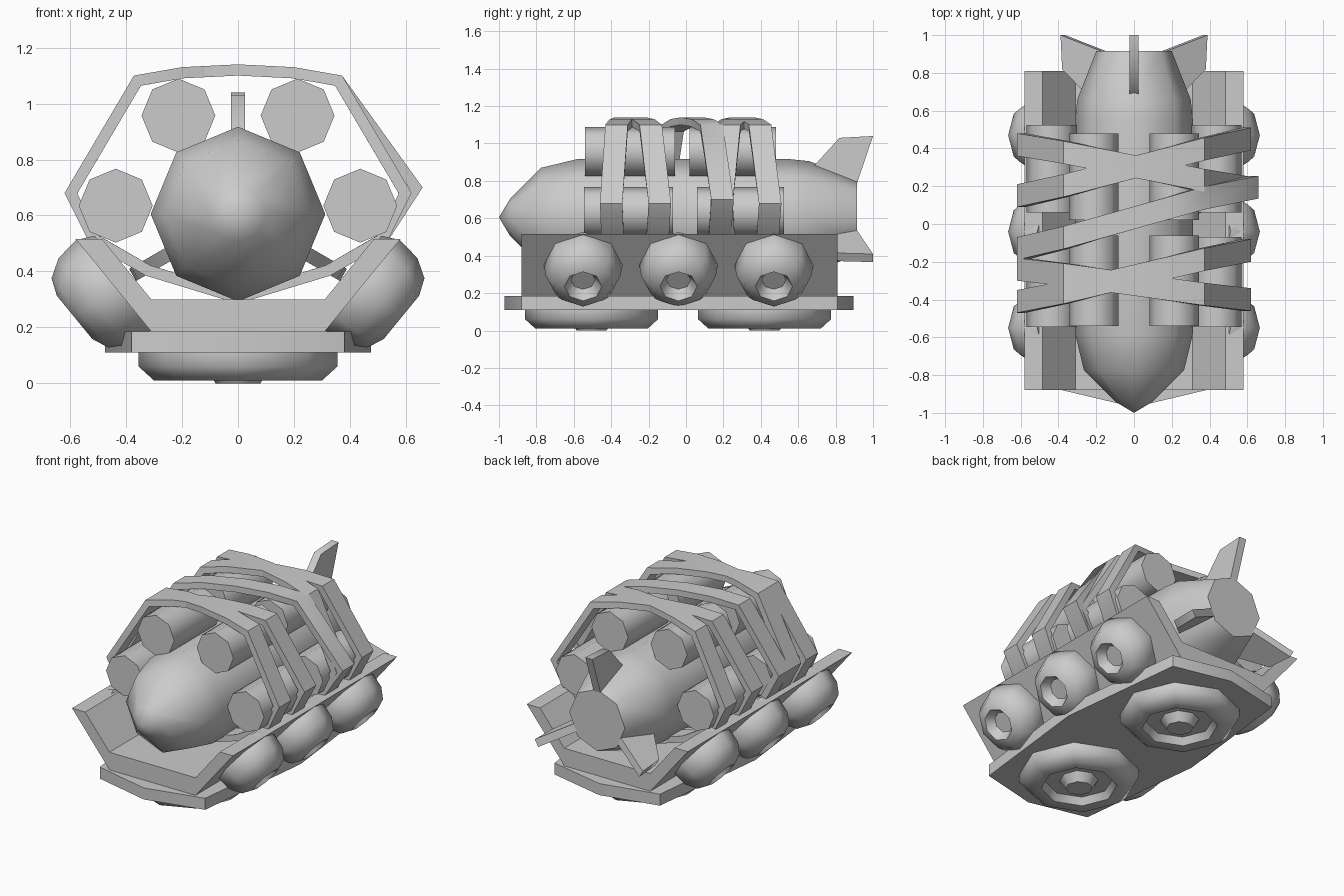
import bpy, bmesh, math
from mathutils import Vector, Matrix

cube = bpy.data.objects.get("Cube")
if cube:
    bpy.data.objects.remove(cube, do_unlink=True)

GREY = (0.6, 0.6, 0.6, 1.0)
grey = bpy.data.materials.new("plain grey")
grey.use_nodes = True
grey.diffuse_color = GREY
bsdf = next(n for n in grey.node_tree.nodes if n.type == 'BSDF_PRINCIPLED')
bsdf.inputs["Base Color"].default_value = GREY


def finish(bm, name):
    """Turn a bmesh into a grey object, smooth except at sharp edges."""
    bmesh.ops.remove_doubles(bm, verts=bm.verts, dist=1e-5)
    bmesh.ops.recalc_face_normals(bm, faces=bm.faces)
    mesh = bpy.data.meshes.new(name)
    bm.to_mesh(mesh)
    bm.free()
    mesh.materials.append(grey)
    ob = bpy.data.objects.new(name, mesh)
    bpy.context.collection.objects.link(ob)
    bpy.ops.object.select_all(action='DESELECT')
    ob.select_set(True)
    bpy.context.view_layer.objects.active = ob
    bpy.ops.object.shade_smooth_by_angle(angle=math.radians(48))
    return ob


def lathe(name, profile, origin, axis, segs=8):
    """Revolve (radius, height) pairs about an axis and cap both ends."""
    bm = bmesh.new()
    rings = []
    for r, h in profile:
        rings.append([bm.verts.new((r * math.cos(math.tau * i / segs),
                                    r * math.sin(math.tau * i / segs), h))
                      for i in range(segs)])
    for a, b in zip(rings, rings[1:]):
        for i in range(segs):
            j = (i + 1) % segs
            bm.faces.new((a[i], a[j], b[j], b[i]))
    if profile[0][0] > 0:
        bm.faces.new(rings[0])
    if profile[-1][0] > 0:
        bm.faces.new(rings[-1])
    rot = Vector(axis).to_track_quat('Z', 'Y').to_matrix().to_4x4()
    bm.transform(Matrix.Translation(origin) @ rot)
    return finish(bm, name)


def prism(name, points, depth, matrix=Matrix()):
    """Extrude a 3D polygon along the depth vector."""
    bm = bmesh.new()
    face = bm.faces.new([bm.verts.new(p) for p in points])
    ext = bmesh.ops.extrude_face_region(bm, geom=[face])
    moved = [v for v in ext["geom"] if isinstance(v, bmesh.types.BMVert)]
    bmesh.ops.translate(bm, verts=moved, vec=depth)
    bm.transform(matrix)
    return finish(bm, name)


# Base plate: stretched octagon
plate = [(0, -0.97), (0.38, -0.88), (0.475, -0.035), (0.38, 0.81),
         (0, 0.895), (-0.38, 0.81), (-0.475, -0.035), (-0.38, -0.88)]
prism("base_plate", [(x, y, 0.11) for x, y in plate], (0, 0, 0.075))

# Recessed discs under the plate
disc = [(0.355, 0), (0.355, 0.05), (0.30, 0.10), (0.225, 0.10), (0.20, 0.055),
        (0.115, 0.055), (0.08, 0.11)]
for label, y in (("front", -0.505), ("rear", 0.42)):
    lathe(label + "_underside_disc", disc, (0, y, 0.11), (0, 0, -1))

# Open tray with sloping walls
half = [(0.31, 0.185), (0.58, 0.515), (0.485, 0.515), (0.31, 0.30)]
section = half + [(-x, z) for x, z in reversed(half)]
prism("tray", [(x, -0.88, z) for x, z in section], (0, 1.69, 0))

# Pods with a sunken nozzle along both sloping walls
pod = [(0.18, -0.06), (0.21, 0.0), (0.2, 0.09), (0.16, 0.155), (0.10, 0.18), (0.065, 0.125)]
for side, sx in (("left", 1), ("right", -1)):
    for i, y in enumerate((-0.55, -0.04, 0.47)):
        lathe(f"{side}_pod_{i + 1}", pod, (sx * 0.445, y, 0.35), (sx * 0.77, 0, -0.63))

# Central rocket body and its three tail fins
AXIS_Z = 0.605
body = [(0, -1.0), (0.10, -0.94), (0.265, -0.775), (0.312, -0.58), (0.312, 0.55),
        (0.30, 0.66), (0.20, 0.915)]
lathe("rocket_body", body, (0, 0, AXIS_Z), (0, 1, 0))
fin = [(0.68, 0.27), (0.82, 0.425), (1.0, 0.435), (0.91, 0.17)]
for i, label in enumerate(("top", "left", "right")):
    m = Matrix.Translation((0, 0, AXIS_Z)) @ Matrix.Rotation(math.radians(120 * i), 4, 'Y')
    prism(label + "_fin", [(-0.025, y, r) for y, r in fin], (0.05, 0, 0), m)

# Tanks around the rocket
for side, sx in (("left", 1), ("right", -1)):
    for level, x, z, spans in (("upper", 0.213, 0.957, ((-0.54, -0.06), (0.02, 0.48))),
                               ("lower", 0.437, 0.635, ((-0.545, -0.07), (0.06, 0.525)))):
        for label, (y0, y1) in zip(("front", "rear"), spans):
            lathe(f"{side}_{level}_{label}_tank", [(0.132, 0), (0.132, y1 - y0)],
                  (sx * x, y0, z), (0, 1, 0))

# One continuous strap wound over the tanks and under the rocket
over = [(-0.53, 0.5), (-0.62, 0.68), (-0.372, 1.1), (-0.2, 1.13), (0, 1.14),
        (0.2, 1.13), (0.372, 1.1), (0.62, 0.68), (0.53, 0.5)]
under = [(0.33, 0.385), (0, 0.285), (-0.33, 0.385)]
# y at the right and left end of each pass, and extra bulge on the +x side
turns = [(0.15, 0.45, 0.0), (0.42, 0.19, 0.0), (-0.24, -0.40, 0.0),
         (-0.41, -0.14, 0.0), (-0.13, 0.195, 0.04)]
path = []
for k, (y0, y1, bulge) in enumerate(turns):
    for x, z in over:
        t = min(max((x + 0.58) / 1.16, 0), 1)
        lift = bulge if x > 0.6 else 0
        path.append(Vector((x + lift, y0 + (y1 - y0) * t, z + lift * 0.5)))
    y2 = turns[(k + 1) % len(turns)][0]
    for x, z in under:
        t = (0.53 - x) / 1.06
        path.append(Vector((x, y1 + (y2 - y1) * t, z)))

bm = bmesh.new()
rings = []
n = len(path)
for i, p in enumerate(path):
    d0 = (p - path[i - 1]).normalized()
    d1 = (path[(i + 1) % n] - p).normalized()
    t = d0 + d1
    inward = Vector((t.z, 0, -t.x)).normalized()
    miter = 0.04 / max(0.6, (t.length / 2))
    q = p + inward * miter
    w = Vector((0, 0.06, 0))
    rings.append([bm.verts.new(v) for v in (p - w, p + w, q + w, q - w)])
for i in range(n):
    a, b = rings[i], rings[(i + 1) % n]
    for j in range(4):
        k = (j + 1) % 4
        bm.faces.new((a[j], a[k], b[k], b[j]))
finish(bm, "wound_strap")
